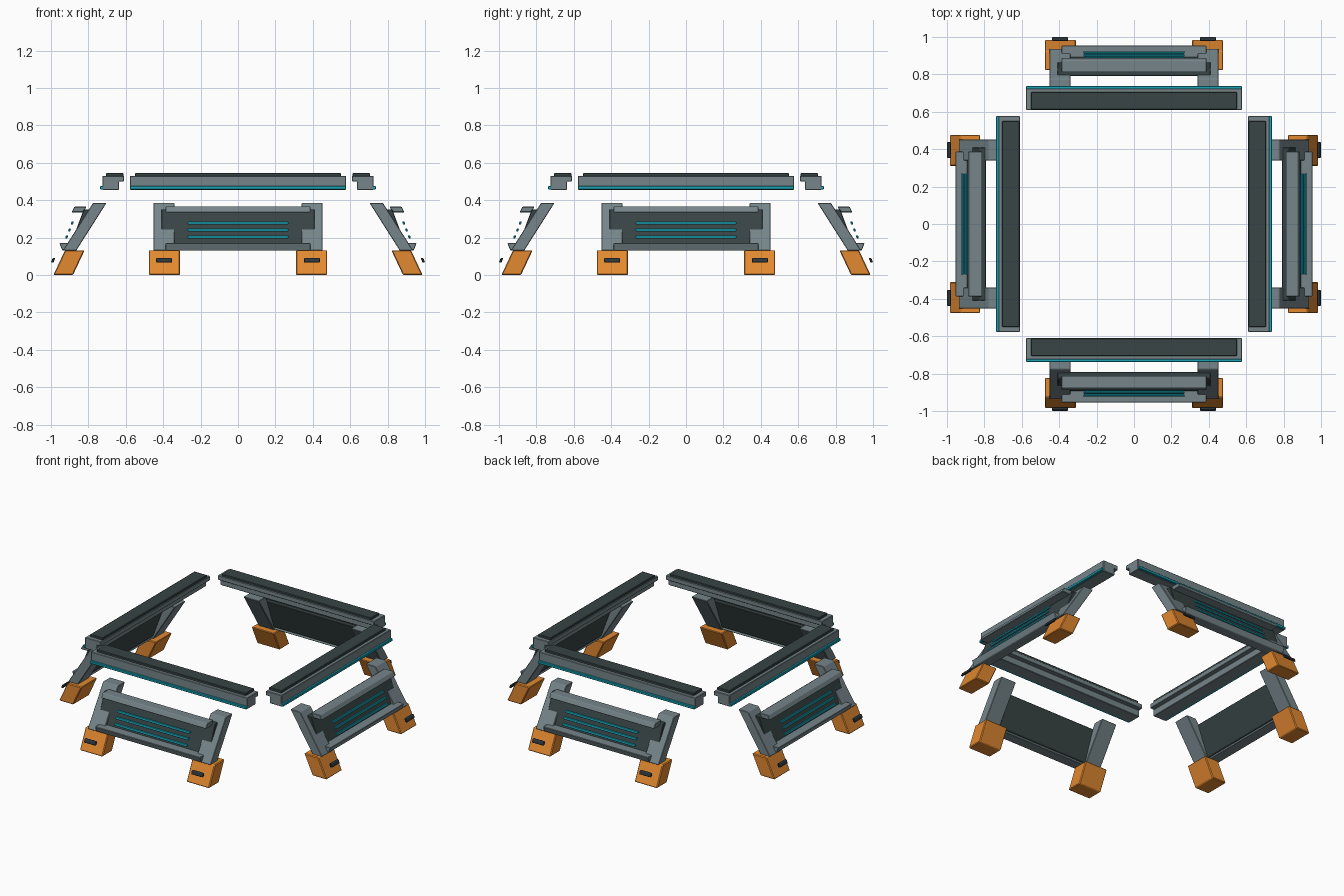
import bpy, bmesh
from math import pi
from mathutils import Matrix

cube = bpy.data.objects.get("Cube")
if cube:
    bpy.data.objects.remove(cube, do_unlink=True)


def material(name, rgb):
    m = bpy.data.materials.new(name)
    m.use_nodes = True
    col = (*rgb, 1.0)
    m.diffuse_color = col
    m.node_tree.nodes["Principled BSDF"].inputs["Base Color"].default_value = col
    return m


GREY = material("steel grey", (0.18, 0.235, 0.255))
DARK = material("dark panel", (0.04, 0.058, 0.058))
BLACK = material("slot black", (0.025, 0.035, 0.04))
ORANGE = material("foot orange", (0.76, 0.25, 0.03))
TEAL = material("light teal", (0.01, 0.37, 0.47))


def prism(name, profile, x0, x1, mat, turn, bevel=0.003):
    """Extrude an (outward, height) profile along x, then turn it to its side."""
    bm = bmesh.new()
    ends = [[bm.verts.new((x, -d, z)) for d, z in profile] for x in (x0, x1)]
    bm.faces.new(ends[0])
    bm.faces.new(ends[1])
    n = len(profile)
    for i in range(n):
        j = (i + 1) % n
        bm.faces.new((ends[0][i], ends[0][j], ends[1][j], ends[1][i]))
    bm.transform(Matrix.Rotation(turn, 4, "Z"))
    bmesh.ops.recalc_face_normals(bm, faces=bm.faces)
    me = bpy.data.meshes.new(name)
    bm.to_mesh(me)
    bm.free()
    me.materials.append(mat)
    ob = bpy.data.objects.new(name, me)
    bpy.context.collection.objects.link(ob)
    if bevel:
        mod = ob.modifiers.new("edge bevel", "BEVEL")
        mod.width = bevel
        mod.segments = 1
    return ob


def slanted(top, bottom, z0, z1, depth):
    """Leaning four-sided profile from inner edges and depth."""
    return [(bottom, z0), (bottom + depth, z0), (top + depth, z1), (top, z1)]


BEAM = [(0.61, 0.53), (0.725, 0.53), (0.725, 0.455), (0.637, 0.455),
        (0.637, 0.50), (0.61, 0.50)]

for k, side in enumerate(("front", "left", "back", "right")):
    t = k * pi / 2

    # Upper beam with dark pad and light strip
    prism(f"{side}_beam", BEAM, -0.577, 0.577, GREY, t)
    prism(f"{side}_beam_pad", slanted(0.613, 0.613, 0.525, 0.545, 0.092),
          -0.55, 0.55, DARK, t)
    prism(f"{side}_beam_light", slanted(0.72, 0.72, 0.457, 0.475, 0.018),
          -0.577, 0.577, TEAL, t)

    # Leaning panel between two rails
    prism(f"{side}_panel", slanted(0.79, 0.865, 0.15, 0.35, 0.035),
          -0.41, 0.41, DARK, t)
    prism(f"{side}_upper_rail", slanted(0.81, 0.825, 0.335, 0.365, 0.065),
          -0.387, 0.387, GREY, t)
    prism(f"{side}_lower_rail", slanted(0.885, 0.87, 0.132, 0.17, 0.07),
          -0.387, 0.387, GREY, t)

    # Three light bars in front of the panel
    for i in range(3):
        d, z = 0.878 + 0.015 * i, 0.278 - 0.037 * i
        prism(f"{side}_light_bar_{i + 1}",
              slanted(d, d + 0.004, z - 0.008, z + 0.008, 0.012),
              -0.27, 0.27, TEAL, t)

    # Legs, feet and foot slots
    for s, end in ((-1, "right"), (1, "left")):
        prism(f"{side}_leg_{end}", slanted(0.703, 0.865, 0.13, 0.385, 0.072),
              s * 0.34, s * 0.453, GREY, t)
        prism(f"{side}_foot_{end}", slanted(0.82, 0.882, 0.0, 0.132, 0.105),
              s * 0.31, s * 0.477, ORANGE, t, 0.005)
        prism(f"{side}_foot_slot_{end}", slanted(0.977, 0.986, 0.067, 0.09, 0.014),
              s * 0.352, s * 0.438, BLACK, t)
